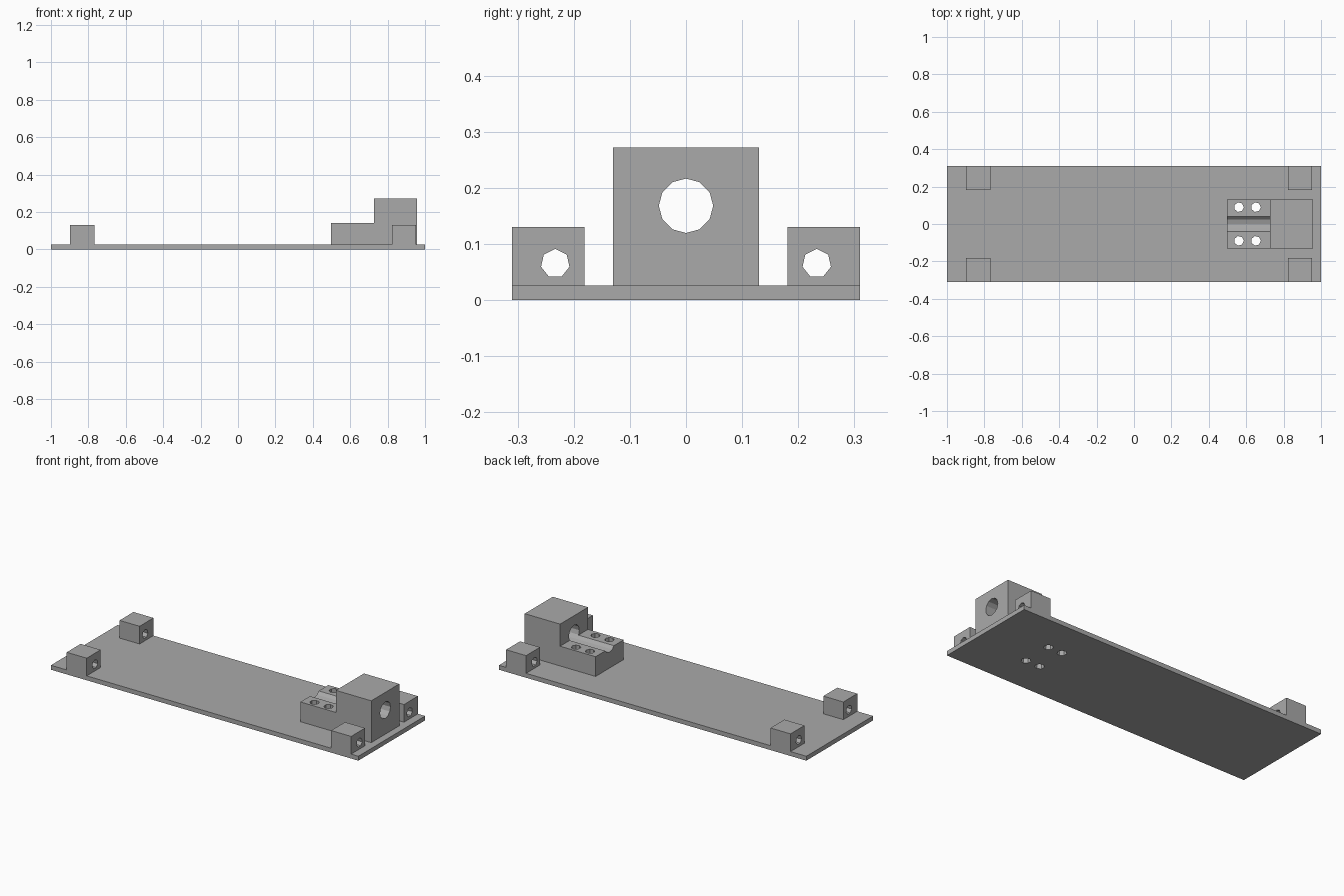
import bpy, bmesh, math
from mathutils import Matrix, Vector

cube = bpy.data.objects.get("Cube")
if cube:
    bpy.data.objects.remove(cube, do_unlink=True)

grey = bpy.data.materials.new("plain grey")
grey.use_nodes = True
colour = (0.4, 0.4, 0.4, 1)
grey.diffuse_color = colour
grey.node_tree.nodes["Principled BSDF"].inputs["Base Color"].default_value = colour

PLATE_TOP = 0.026
HALF_WIDTH = 0.31


def finish(name, bm):
    bmesh.ops.recalc_face_normals(bm, faces=bm.faces)
    mesh = bpy.data.meshes.new(name)
    bm.to_mesh(mesh)
    bm.free()
    mesh.materials.append(grey)
    ob = bpy.data.objects.new(name, mesh)
    bpy.context.collection.objects.link(ob)
    return ob


def prism(name, outline, y0, y1):
    """Extrude an x-z outline from y0 to y1."""
    bm = bmesh.new()
    face = bm.faces.new([bm.verts.new((x, y0, z)) for x, z in outline])
    new = bmesh.ops.extrude_face_region(bm, geom=[face])["geom"]
    verts = [v for v in new if isinstance(v, bmesh.types.BMVert)]
    bmesh.ops.translate(bm, verts=verts, vec=(0, y1 - y0, 0))
    return finish(name, bm)


def box(name, x0, x1, y0, y1, z0, z1):
    return prism(name, [(x0, z0), (x1, z0), (x1, z1), (x0, z1)], y0, y1)


def drill(ob, centre, radius, sides, axis):
    """Cut a straight faceted hole through the part."""
    bm = bmesh.new()
    bmesh.ops.create_cone(bm, cap_ends=True, segments=sides, radius1=radius,
                          radius2=radius, depth=3)
    # first corner of the bit points up for level holes, along +x for upright ones
    if axis == "X":
        turn = Matrix.Rotation(math.pi / 2, 4, "Y")
        first = Vector((0, 0, 1))
    else:
        turn = Matrix.Identity(4)
        first = Vector((1, 0, 0))
    bm.transform(turn)
    bm.verts.ensure_lookup_table()
    corner = bm.verts[0].co.copy()
    corner[0 if axis == "X" else 2] = 0
    bm.transform(corner.rotation_difference(first).to_matrix().to_4x4())
    bm.transform(Matrix.Translation(centre))
    bit = finish("drill_bit", bm)
    bit.hide_render = True
    mod = ob.modifiers.new("hole", "BOOLEAN")
    mod.operation, mod.solver, mod.object = "DIFFERENCE", "EXACT", bit
    bpy.context.view_layer.objects.active = ob
    bpy.ops.object.modifier_apply(modifier=mod.name)
    bpy.data.objects.remove(bit, do_unlink=True)


# Base plate
plate = box("base_plate", -1, 1, -HALF_WIDTH, HALF_WIDTH, 0, PLATE_TOP)

# Stepped holder block with a bore that leaves a groove in the low step
holder = prism("holder_block",
               [(0.497, PLATE_TOP), (0.958, PLATE_TOP), (0.958, 0.272),
                (0.728, 0.272), (0.728, 0.142), (0.497, 0.142)], -0.13, 0.13)
drill(holder, (0, 0, 0.168), 0.0485, 12, "X")

# Screw holes through the step and the plate
for x in (0.561, 0.652):
    for y in (-0.09, 0.09):
        for part in (plate, holder):
            drill(part, (x, y, 0), 0.026, 7, "Z")

# Corner blocks with rod holes
for end, x0 in (("right", -0.897), ("left", 0.823)):
    for side, s in (("front", -1), ("back", 1)):
        y0, y1 = sorted((s * 0.181, s * HALF_WIDTH))
        block = box(f"corner_block_{end}_{side}", x0, x0 + 0.13, y0, y1,
                    PLATE_TOP, 0.13)
        drill(block, (0, s * 0.233, 0.065), 0.026, 7, "X")
